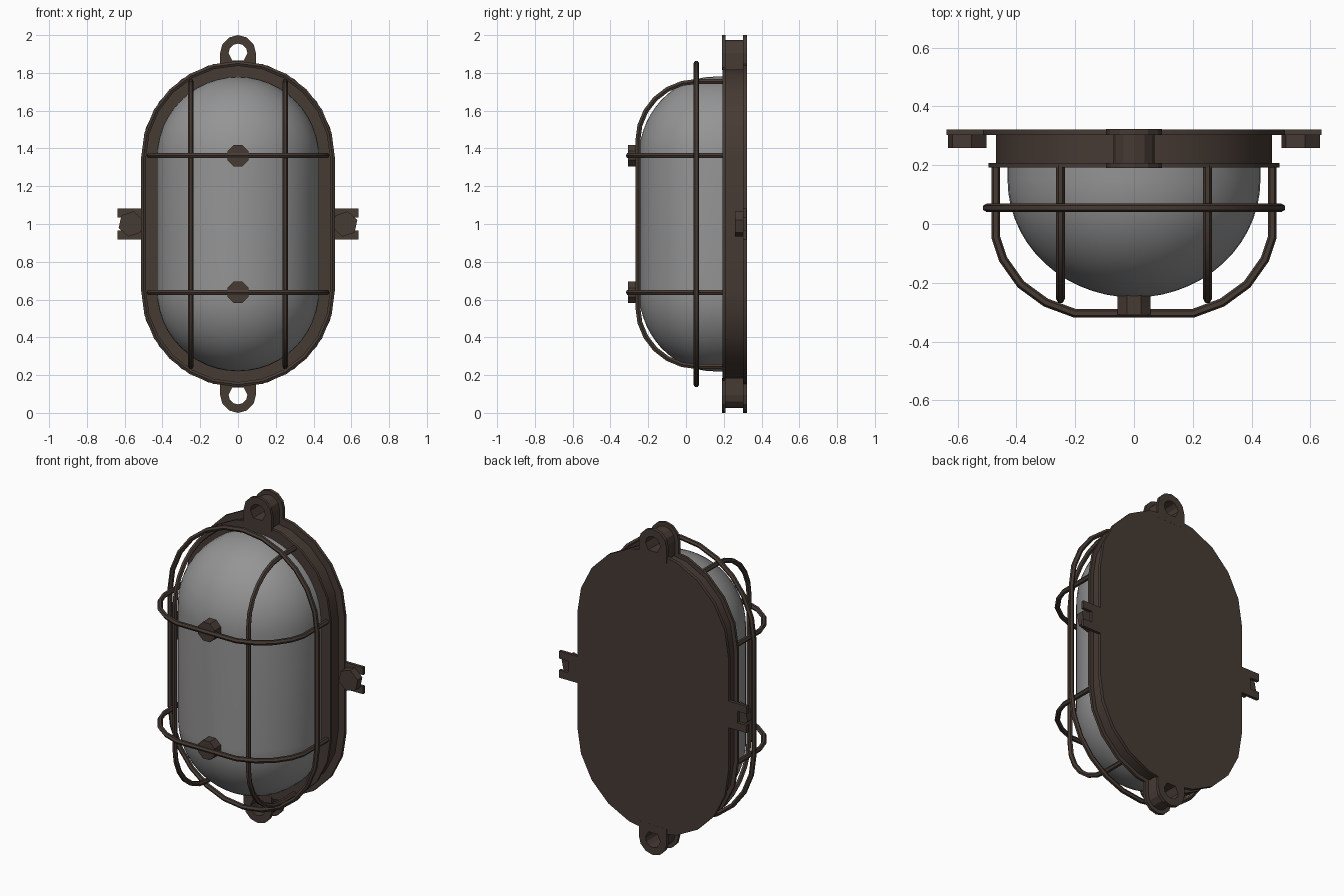
import bpy, bmesh, math
from math import sin, cos, pi

if "Cube" in bpy.data.objects:
    bpy.data.objects.remove(bpy.data.objects["Cube"])

def material(name, col):
    m = bpy.data.materials.new(name)
    m.diffuse_color = (*col, 1)
    m.use_nodes = True
    m.node_tree.nodes["Principled BSDF"].inputs["Base Color"].default_value = m.diffuse_color
    return m

BROWN = material("dark_bronze", (0.062, 0.043, 0.034))
GLASS = material("frosted_grey", (0.30, 0.30, 0.30))
HALF = 0.35  # straight half-height of every capsule outline

def finish(name, bm, mat, angle=None):
    bmesh.ops.remove_doubles(bm, verts=bm.verts[:], dist=1e-5)
    bmesh.ops.recalc_face_normals(bm, faces=bm.faces[:])
    me = bpy.data.meshes.new(name)
    bm.to_mesh(me)
    bm.free()
    me.materials.append(mat)
    ob = bpy.data.objects.new(name, me)
    bpy.context.collection.objects.link(ob)
    if angle:
        smooth(ob, angle)
    return ob

def smooth(ob, angle):
    bpy.ops.object.select_all(action='DESELECT')
    ob.select_set(True)
    bpy.context.view_layer.objects.active = ob
    bpy.ops.object.shade_smooth_by_angle(angle=math.radians(angle))

def capsule(r, n):
    pts = [(r * cos(pi * i / n), 1 + HALF + r * sin(pi * i / n)) for i in range(n + 1)]
    return pts + [(-x, 2 - z) for x, z in pts]

def loft(loops, cap_end=False, closed=False):
    """loops: list of (outline points in x/z, y)"""
    bm = bmesh.new()
    rings = [[bm.verts.new((x, y, z)) for x, z in pts] for pts, y in loops]
    pairs = list(zip(rings, rings[1:])) + ([(rings[-1], rings[0])] if closed else [])
    for a, b in pairs:
        k = len(a)
        for i in range(k):
            bm.faces.new((a[i], a[(i + 1) % k], b[(i + 1) % k], b[i]))
    if cap_end:
        bm.faces.new(rings[-1])
    return bm

def wire(name, pts, cyclic=False, r=0.015):
    cu = bpy.data.curves.new(name, 'CURVE')
    cu.dimensions = '3D'
    cu.bevel_depth = r
    cu.bevel_resolution = 1
    cu.use_fill_caps = True
    sp = cu.splines.new('POLY')
    sp.points.add(len(pts) - 1)
    for p, c in zip(sp.points, pts):
        p.co = (*c, 1)
    sp.use_cyclic_u = cyclic
    cu.materials.append(BROWN)
    ob = bpy.data.objects.new(name, cu)
    bpy.context.collection.objects.link(ob)
    bpy.ops.object.select_all(action='DESELECT')
    ob.select_set(True)
    bpy.context.view_layer.objects.active = ob
    bpy.ops.object.convert(target='MESH')
    smooth(bpy.context.view_layer.objects.active, 50)

def bolt(name, x, z, y0, y1, r, sides, rot=0):
    ring = lambda q: [(x + q * cos(2 * pi * i / sides + rot), z + q * sin(2 * pi * i / sides + rot))
                      for i in range(sides)]
    bm = loft([(ring(r), y0), (ring(r), y1)], True)
    bm.faces.new([v for v in bm.verts][:sides])
    finish(name, bm, BROWN)

# base: flanged capsule channel with solid back plate
profile = [(0.42, 0.20), (0.425, 0.192), (0.494, 0.192), (0.494, 0.208), (0.47, 0.208),
           (0.47, 0.302), (0.513, 0.302), (0.513, 0.322)]
finish("base_housing", loft([(capsule(r, 10), y) for r, y in profile], True), BROWN, 25)

# glass dome: short straight skirt then an elliptical dome
dome = [(0.43, 0.20)] + [(0.43 * cos(pi / 2 * i / 14), 0.15 - 0.40 * sin(pi / 2 * i / 14)) for i in range(15)]
finish("glass_dome", loft([(capsule(max(r, 0), 24), y) for r, y in dome]), GLASS, 60)

# mounting lugs at top and bottom
def lug_loop(r, s, hole=False):
    pts = [(r * cos(pi * i / 6), r * sin(pi * i / 6)) for i in range(7)]
    pts += [(-.6 * r, -.8 * r), (.6 * r, -.8 * r)] if hole else [(-r, -0.09), (r, -0.09)]
    return [(x, 1 + s * (0.905 + z)) for x, z in pts]

for s, tag in ((1, "top"), (-1, "bottom")):
    steps = [(.095, .191), (.095, .208), (.07, .208), (.07, .302), (.095, .302), (.095, .3225)]
    loops = [(lug_loop(r, s), y) for r, y in steps]
    loops += [(lug_loop(0.05, s, True), y) for y in (.3225, .191)]
    finish(tag + "_lug", loft(loops, closed=True), BROWN)

# slotted side ears with hex bolts
for s, tag in ((1, "right"), (-1, "left")):
    out = [(.46, -.082), (.637, -.082), (.637, -.035), (.575, -.035),
           (.575, .035), (.637, .035), (.637, .082), (.46, .082)]
    pts = [(s * x, 1 + z) for x, z in out]
    bm = loft([(pts, .303), (pts, .3215)], True)
    bm.faces.new([v for v in bm.verts][:8])
    finish(tag + "_ear", bm, BROWN)
    bolt(tag + "_ear_bolt", s * .567, 1, .259, .304, .068, 6, pi / 6 * 0.6)

# guard ring around the dome
wire("guard_ring", [(x, 0.055, z) for x, z in capsule(0.5, 12)], True)

# vertical guard wires
arc = [(0.06 - .315 * sin(pi / 2 * i / 6), 1.44 + .315 * cos(pi / 2 * i / 6)) for i in range(7)]
half = [(0.2, 1.755)] + arc
for s, tag in ((1, "right"), (-1, "left")):
    wire(tag + "_vertical_wire", [(s * .25, y, z) for y, z in half]
         + [(s * .25, y, 2 - z) for y, z in reversed(half)])

# horizontal guard wires with centre nuts
side = [(.47, .2), (.47, -.045), (.445, -.12), (.385, -.205), (.30, -.267), (.2, -.304)]
for z, tag in ((1.362, "upper"), (0.638, "lower")):
    wire(tag + "_cross_wire", [(x, y, z) for x, y in side] + [(-x, y, z) for x, y in reversed(side)])
    bolt(tag + "_glass_nut", 0, z, -.307, -.24, .061, 8, pi / 8)
